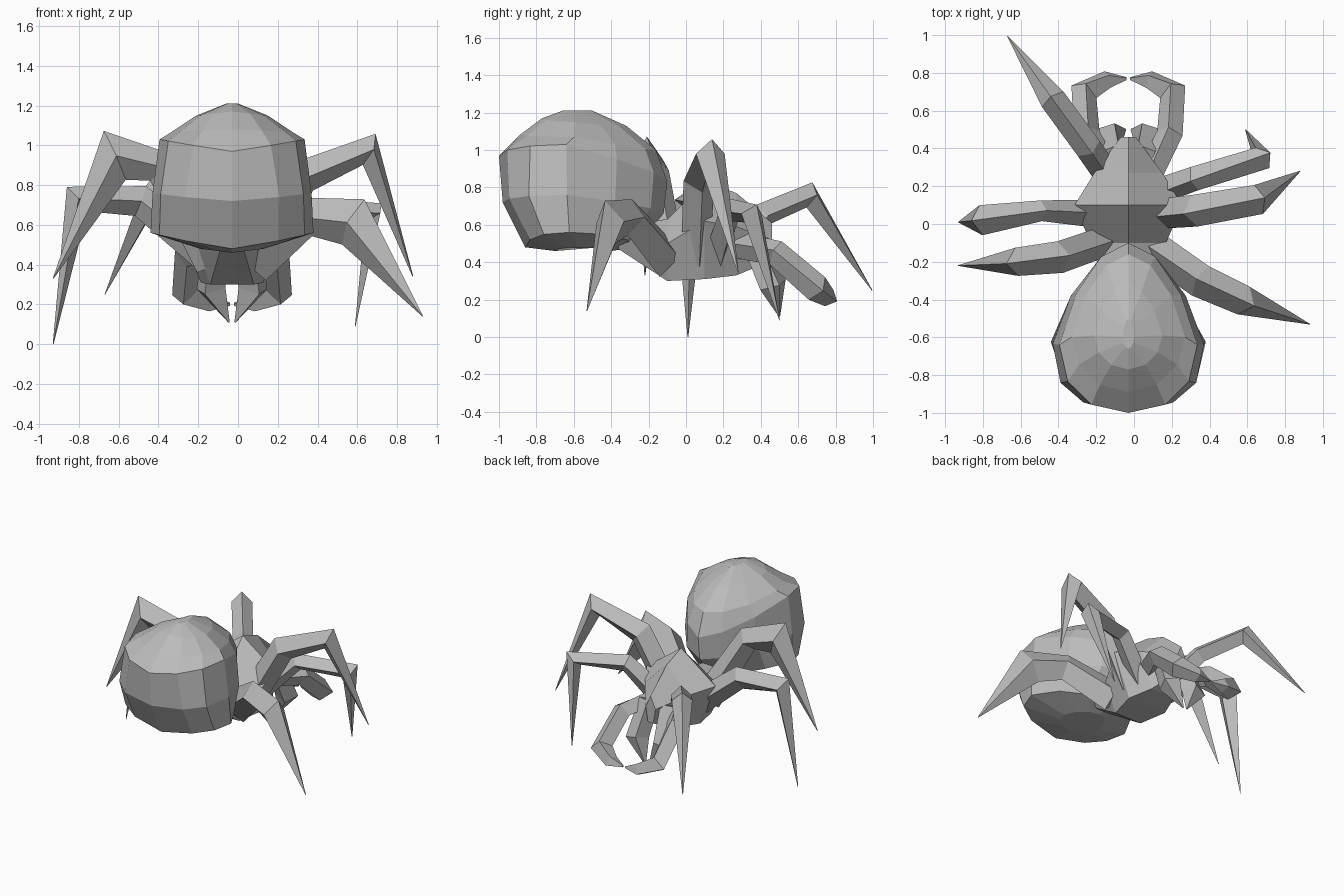
import bpy, bmesh, math
from mathutils import Vector

if "Cube" in bpy.data.objects:
    bpy.data.objects.remove(bpy.data.objects["Cube"], do_unlink=True)

grey = bpy.data.materials.new("body grey")
grey.use_nodes = True
grey.diffuse_color = (0.5, 0.5, 0.5, 1)
grey.node_tree.nodes["Principled BSDF"].inputs["Base Color"].default_value = (0.5, 0.5, 0.5, 1)
MID = -0.03  # symmetry plane of the body


def loft(name, rings):
    """Skin a list of equal-sized rings and cap both ends."""
    bm = bmesh.new()
    loops = [[bm.verts.new(p) for p in ring] for ring in rings]
    n = len(loops[0])
    for a, b in zip(loops, loops[1:]):
        for i in range(n):
            j = (i + 1) % n
            bm.faces.new((a[i], a[j], b[j], b[i]))
    bm.faces.new(loops[0][::-1])
    bm.faces.new(loops[-1])
    bmesh.ops.recalc_face_normals(bm, faces=bm.faces)
    mesh = bpy.data.meshes.new(name)
    bm.to_mesh(mesh)
    bm.free()
    mesh.materials.append(grey)
    obj = bpy.data.objects.new(name, mesh)
    bpy.context.collection.objects.link(obj)
    return obj


def limb(name, path, widths, depths):
    """Four-sided jointed limb with a ridge along its top."""
    pts = [Vector(p) for p in path]
    dirs = [(b - a).normalized() for a, b in zip(pts, pts[1:])]
    # One side vector for the whole limb keeps the ridges from twisting
    flat = pts[-1] - pts[0]
    side = Vector((flat.y, -flat.x, 0)).normalized()
    rings = []
    for i, (p, w, h) in enumerate(zip(pts, widths, depths)):
        d = (dirs[max(i - 1, 0)] + dirs[min(i, len(dirs) - 1)]).normalized()
        up = side.cross(d).normalized()
        across = d.cross(up)
        rings.append([p + w * across, p + h * up, p - w * across, p - h * up])
    return loft(name, rings)


# Abdomen: rings that sag toward the waist, blunt at the rear and tapered in front
# (height, side lift, waist drop, rear y, waist y, half width, corner roundness)
abdomen_rings = [
    (0.46, 0.02, 0.00, -0.70, -0.40, 0.16, 1.0),
    (0.48, 0.08, 0.00, -0.86, -0.27, 0.41, 0.8),
    (0.72, 0.04, 0.06, -0.98, -0.12, 0.40, 0.75),
    (0.97, 0.06, 0.14, -1.00, -0.10, 0.365, 0.9),
    (1.08, -0.01, 0.08, -0.89, -0.16, 0.30, 1.0),
    (1.17, -0.02, 0.04, -0.77, -0.32, 0.18, 1.0),
    (1.21, 0.00, 0.00, -0.66, -0.50, 0.03, 1.0),
]


def abdomen_ring(z, lift, drop, rear, waist, half, power):
    ring = []
    mid_y = rear + 0.40 * (waist - rear)
    for k in range(12):
        s, c = math.sin(k * math.pi / 6), math.cos(k * math.pi / 6)
        if c > 0:
            y, x = mid_y + c * (waist - mid_y), half * s * (1 - 0.25 * c)
        else:
            y = mid_y - abs(c) ** power * (mid_y - rear)
            x = math.copysign(half * abs(s) ** power, s)
        ring.append((MID + x, y, z + lift * abs(s) - drop * max(c, 0)))
    return ring


loft("abdomen", [abdomen_ring(*r) for r in abdomen_rings])

# Thorax and head: broad, gently ridged back over a narrower keel
# (y, half width, bottom, shoulder, top)
thorax_rings = [
    (-0.36, 0.11, 0.47, 0.54, 0.60),
    (-0.10, 0.20, 0.30, 0.50, 0.63),
    (0.10, 0.285, 0.31, 0.62, 0.83),
    (0.27, 0.18, 0.33, 0.59, 0.77),
    (0.46, 0.04, 0.41, 0.52, 0.61),
]
loft("thorax", [[(MID, y, top), (MID + w, y, mid), (MID + 0.55 * w, y, low),
                 (MID - 0.55 * w, y, low), (MID - w, y, mid)]
                for y, w, low, mid, top in thorax_rings])

# Legs: joints (hip, thigh, knee, tip), then widths and depths at the joints
legs = {
    "left_rear_leg": ([(0.08, -0.11, 0.42), (0.35, -0.30, 0.64), (0.58, -0.405, 0.615), (0.93, -0.53, 0.14)],
                      (0.09, 0.09, 0.08, 0.002), (0.12, 0.10, 0.13, 0.002)),
    "left_middle_leg": ([(0.08, 0.05, 0.42), (0.32, 0.07, 0.84), (0.66, 0.13, 0.98), (0.88, 0.28, 0.34)],
                        (0.08, 0.085, 0.08, 0.002), (0.09, 0.09, 0.085, 0.002)),
    "left_front_leg": ([(0.06, 0.15, 0.42), (0.32, 0.24, 0.68), (0.68, 0.35, 0.66), (0.59, 0.50, 0.09)],
                       (0.07, 0.065, 0.065, 0.002), (0.08, 0.065, 0.07, 0.002)),
    "right_front_leg": ([(-0.10, 0.20, 0.42), (-0.24, 0.40, 0.65), (-0.43, 0.66, 0.76), (-0.67, 0.995, 0.25)],
                        (0.07, 0.07, 0.07, 0.002), (0.08, 0.065, 0.07, 0.002)),
    "right_middle_leg": ([(-0.12, 0.05, 0.42), (-0.49, 0.07, 0.72), (-0.81, 0.02, 0.73), (-0.93, 0.01, 0.0)],
                         (0.08, 0.055, 0.08, 0.002), (0.09, 0.08, 0.08, 0.002)),
    "right_rear_leg": ([(-0.12, -0.08, 0.41), (-0.39, -0.175, 0.89), (-0.62, -0.20, 0.95), (-0.93, -0.22, 0.33)],
                       (0.08, 0.085, 0.075, 0.002), (0.10, 0.085, 0.135, 0.002)),
}
for name, shape in legs.items():
    limb(name, *shape)

# Feelers and fangs, mirrored about the body plane
feeler = [(0.12, 0.28, 0.49), (0.22, 0.48, 0.45), (0.235, 0.70, 0.26), (0.11, 0.765, 0.21), (0.01, 0.77, 0.20)]
fang = [(0.08, 0.36, 0.52), (0.105, 0.465, 0.28), (0.015, 0.50, 0.11)]
feeler_size = (0.07, 0.07, 0.075, 0.05, 0.008)
fang_size = (0.07, 0.08, 0.004)


def mirrored(path, sign):
    return [(MID + sign * x, y, z) for x, y, z in path]


for label, sign in (("left", 1), ("right", -1)):
    limb(label + "_feeler", mirrored(feeler, sign), feeler_size, feeler_size)
    limb(label + "_fang", mirrored(fang, sign), fang_size, fang_size)
